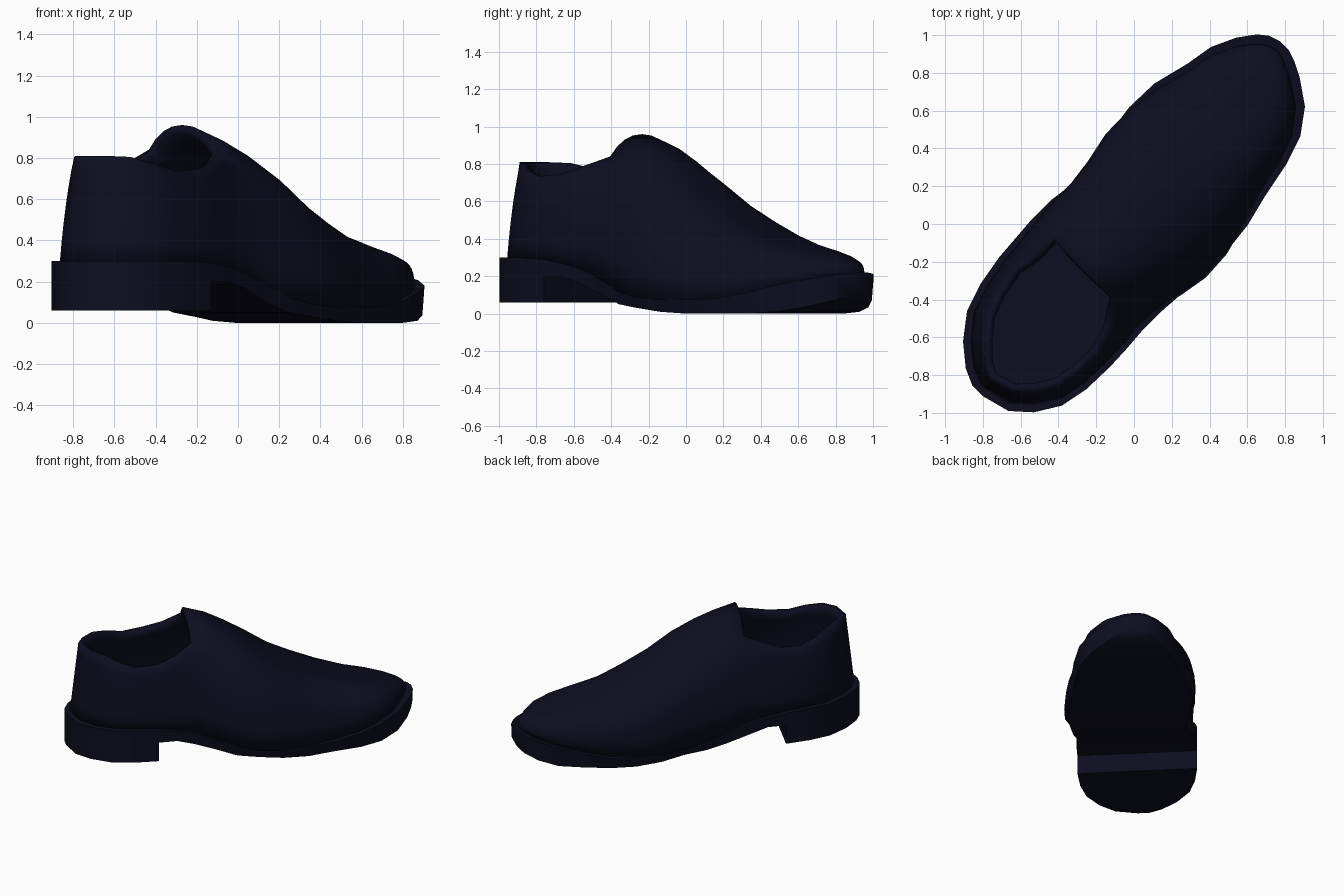
import bpy, bmesh
from math import sin, cos, pi, exp, radians
from mathutils import Matrix

old = bpy.data.objects.get("Cube")
if old:
    bpy.data.objects.remove(old, do_unlink=True)

navy = bpy.data.materials.new("dark_navy_leather")
navy.use_nodes = True
colour = (0.004, 0.004, 0.014, 1)
navy.diffuse_color = colour
navy.node_tree.nodes["Principled BSDF"].inputs["Base Color"].default_value = colour

# Stations from heel to toe: along, left, right, sole bottom, sole top, upper top
STATIONS = [
    (-1.21, 0.0, -.08, .2, .3, .81),
    (-1.17, .09, -.23, .2, .3, .81),
    (-1.08, .2, -.33, .2, .3, .805),
    (-.95, .3, -.41, .2, .3, .77),
    (-.8, .35, -.44, .2, .3, .735),
    (-.63, .38, -.445, .2, .29, .745),
    (-.5, .39, -.44, .2, .27, .785),
    (-.37, .4, -.43, .16, .24, .96),
    (-.22, .4, -.43, .1, .18, .91),
    (-.08, .38, -.44, .05, .13, .84),
    (.07, .385, -.45, .03, .1, .745),
    (.24, .43, -.45, .01, .085, .62),
    (.42, .455, -.43, 0, .075, .525),
    (.6, .45, -.385, 0, .08, .445),
    (.8, .4, -.345, 0, .11, .385),
    (.95, .375, -.295, .01, .15, .35),
    (1.08, .315, -.2, .035, .18, .32),
    (1.17, .25, -.07, .07, .205, .29),
    (1.21, .2, .01, .1, .215, .27),
    (1.23, .14, .07, .13, .22, .25),
]
TURN = Matrix.Rotation(radians(45), 4, 'Z')  # toe points diagonally


def finish(name, bm, angle):
    bmesh.ops.remove_doubles(bm, verts=bm.verts, dist=0.0005)
    loose = [v for v in bm.verts if not v.link_faces]
    bmesh.ops.delete(bm, geom=loose, context='VERTS')
    bmesh.ops.transform(bm, matrix=TURN, verts=bm.verts)
    mesh = bpy.data.meshes.new(name)
    bm.to_mesh(mesh)
    bm.free()
    mesh.materials.append(navy)
    obj = bpy.data.objects.new(name, mesh)
    bpy.context.collection.objects.link(obj)
    bpy.ops.object.select_all(action='DESELECT')
    obj.select_set(True)
    bpy.context.view_layer.objects.active = obj
    bpy.ops.object.shade_smooth_by_angle(angle=radians(angle))
    return obj


def slab(name, rows):
    """Closed slab lofted through four-cornered sections."""
    bm = bmesh.new()
    rings = []
    for u, left, right, low, high in rows:
        edge = 0.015 if u > -0.3 else 0.0
        corners = ((left - edge, low), (left, high), (right, high), (right + edge, low))
        rings.append([bm.verts.new((u, v, z)) for v, z in corners])
    for a, b in zip(rings, rings[1:]):
        for j in range(4):
            k = (j + 1) % 4
            bm.faces.new((a[j], a[k], b[k], b[j]))
    bm.faces.new(rings[0][::-1])
    bm.faces.new(rings[-1])
    bmesh.ops.recalc_face_normals(bm, faces=bm.faces)
    return finish(name, bm, 40)


# Sole and heel block
slab("sole", [row[:5] for row in STATIONS])
slab("heel_block", [(u, l, r, .06, .25) for u, l, r, *_ in STATIONS if u < -.6])

# Upper: arched sections, left open over the heel for the foot
SIDE, TOP = 6, 8
SHOULDER = radians(55)
angles = [SHOULDER * i / SIDE for i in range(SIDE)]
angles += [SHOULDER + (pi - 2 * SHOULDER) * i / TOP for i in range(TOP)]
angles += [pi - SHOULDER * i / SIDE for i in range(SIDE, -1, -1)]

bm = bmesh.new()
rings = []
for n, (u, left, right, low, base, top) in enumerate(STATIONS):
    inset = .03 - .05 * exp(-((u - .1) / .3) ** 2)
    mid = (left + right) / 2
    half = max((left - right) / 2 - inset, 0)
    if n in (0, len(STATIONS) - 1):
        half = 0
    is_open = u < -.4
    base -= .01
    ring = []
    for a in angles:
        side = 1 if a < pi / 2 else -1
        c, s = abs(cos(a)), sin(a)
        if is_open:
            ratio = .82 if u < -.6 else .73
            rise = min(s / sin(SHOULDER), 1)
            w = ratio + (1 - ratio) * (c - cos(SHOULDER)) / (1 - cos(SHOULDER))
            lean = .06 * max(0, min(1, (-u - .7) / .4)) * rise
            pos = (u * .975 + lean, mid + side * half * w, base + (top - base) * rise)
        else:
            power = .9 - .25 * min((u + .37) / 1.2, 1)
            lift = max(s, 0) ** power
            bias = .04 * lift * (1 - max(u, 0) / 1.23)
            pos = (u * .965, mid + bias + side * half * c ** power,
                   base + (top - base) * lift)
        ring.append(bm.verts.new(pos))
    rings.append((ring, is_open))
for (a, open_a), (b, _) in zip(rings, rings[1:]):
    for j in range(len(angles) - 1):
        if open_a and SIDE <= j < SIDE + TOP:
            continue
        bm.faces.new((a[j], a[j + 1], b[j + 1], b[j]))
upper = finish("upper", bm, 60)

# Padded thickness of the leather and lining
wall = upper.modifiers.new("wall", 'SOLIDIFY')
wall.thickness = .045
wall.offset = -1
